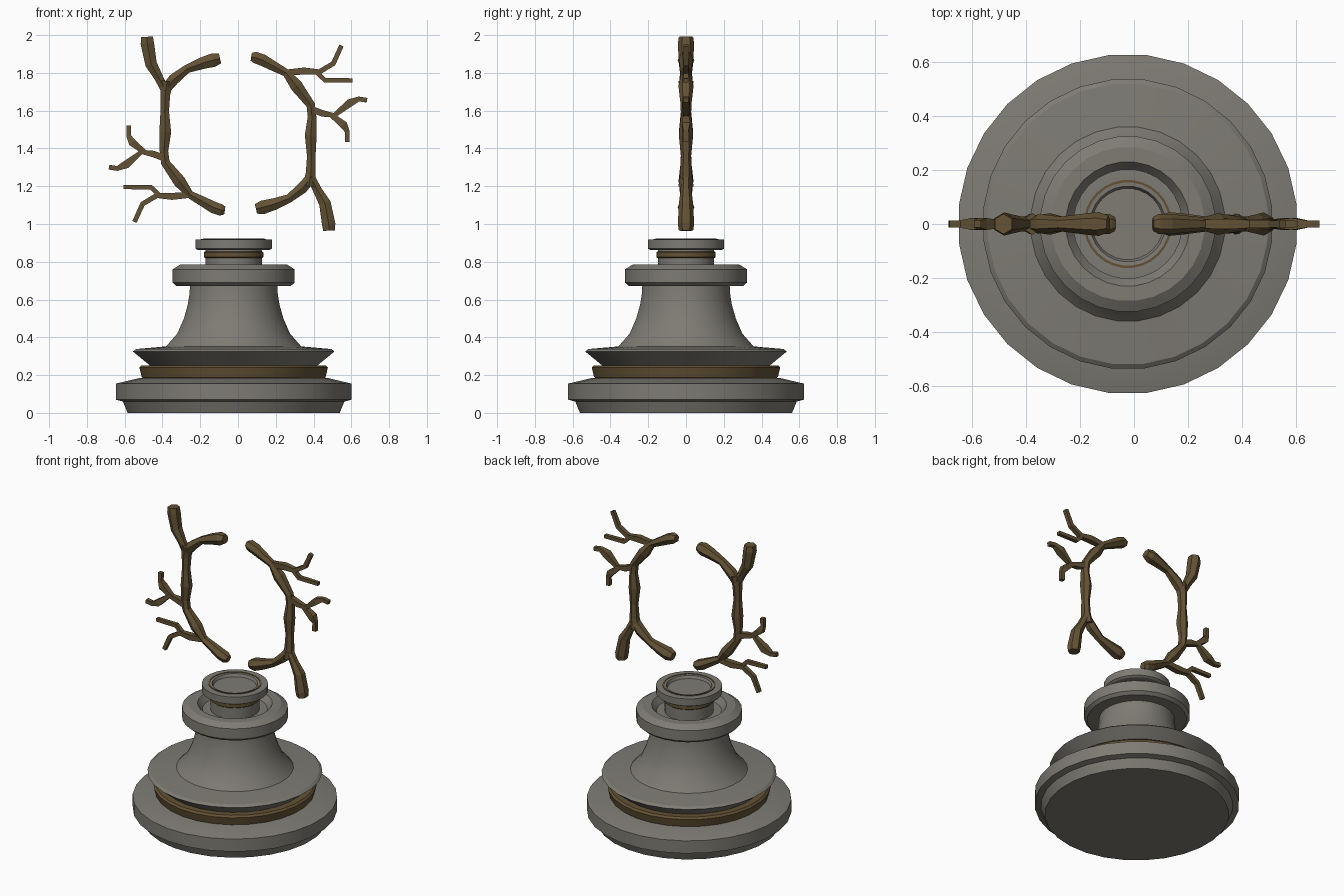
import bpy, bmesh, math
from mathutils import Vector

if "Cube" in bpy.data.objects:
    bpy.data.objects.remove(bpy.data.objects["Cube"])


def material(name, rgb):
    m = bpy.data.materials.new(name)
    m.diffuse_color = (*rgb, 1)
    m.use_nodes = True
    m.node_tree.nodes["Principled BSDF"].inputs["Base Color"].default_value = m.diffuse_color
    return m


STONE = material("grey stone", (0.21, 0.20, 0.175))
BRONZE = material("dark bronze", (0.125, 0.085, 0.035))
CX = -0.023   # pedestal axis sits slightly left of the antlers


def finish(bm, name, mat, smooth=False):
    bmesh.ops.recalc_face_normals(bm, faces=bm.faces)
    me = bpy.data.meshes.new(name)
    bm.to_mesh(me)
    bm.free()
    me.materials.append(mat)
    ob = bpy.data.objects.new(name, me)
    bpy.context.collection.objects.link(ob)
    if smooth:
        bpy.ops.object.select_all(action='DESELECT')
        ob.select_set(True)
        bpy.context.view_layer.objects.active = ob
        bpy.ops.object.shade_smooth_by_angle(angle=math.radians(28))
    return ob


def lathe(name, profile, mat, closed=False, n=28):
    """Turn (radius, z) points about the pedestal axis; open ends are capped."""
    bm = bmesh.new()
    rings = [[bm.verts.new((CX + r * math.cos(2 * math.pi * (i + .5) / n),
                            r * math.sin(2 * math.pi * (i + .5) / n), z))
              for i in range(n)] for r, z in profile]
    pairs = list(zip(rings, rings[1:]))
    if closed:
        pairs.append((rings[-1], rings[0]))
    else:
        bm.faces.new(rings[0])
        bm.faces.new(rings[-1])
    for a, b in pairs:
        for i in range(n):
            j = (i + 1) % n
            bm.faces.new((a[i], a[j], b[j], b[i]))
    return finish(bm, name, mat, True)


# Pedestal parts
lathe("foot_plinth", [(.565, 0), (.59, .06), (.628, .07), (.628, .155), (.50, .185)], STONE)
lathe("foot_band", [(.48, .18), (.49, .19), (.502, .24), (.49, .252)], BRONZE)
lathe("pedestal_body", [(.445, .25), (.537, .325), (.52, .338), (.36, .352), (.30, .42),
                        (.265, .50), (.245, .57), (.235, .63), (.232, .69)], STONE)
lathe("collar", [(.22, .672), (.305, .672), (.325, .69), (.325, .76), (.285, .785),
                 (.23, .785), (.20, .745), (.14, .745)], STONE)
lathe("neck", [(.15, .74), (.15, .87)], STONE)
lathe("neck_band", [(.152, .82), (.158, .825), (.158, .85), (.152, .855)], BRONZE)
lathe("top_cap", [(.19, .862), (.203, .87), (.203, .918), (.155, .92), (.14, .918),
                  (.132, .9), (.125, .9)], STONE)
lathe("cap_ring", [(.163, .918), (.163, .923), (.154, .923), (.154, .918)], BRONZE, True)


def branch(bm, pts, sides):
    """Tapered tube in the xz plane through (x, z, radius) points."""
    P = [Vector((x, 0, z)) for x, z, r in pts]
    Y, rings = Vector((0, 1, 0)), []
    for k, p in enumerate(P):
        d = Vector()
        if k > 0:
            d += (p - P[k - 1]).normalized()
        if k < len(P) - 1:
            d += (P[k + 1] - p).normalized()
        side = d.normalized().cross(Y)
        r = pts[k][2]
        ring = []
        for i in range(sides):
            a = 2 * math.pi * (i + .5) / sides
            ring.append(bm.verts.new(p + side * r * math.cos(a) + Y * r * 1.05 * math.sin(a)))
        rings.append(ring)
    bm.faces.new(rings[0])
    bm.faces.new(rings[-1])
    for a, b in zip(rings, rings[1:]):
        for i in range(sides):
            j = (i + 1) % sides
            bm.faces.new((a[i], a[j], b[j], b[i]))


# Antler: main stem, two forked stubs, two pairs of thin tines
STEM = [(.07, 1.885, .024), (.09, 1.882, .035), (.13, 1.868, .036), (.19, 1.835, .03), (.255, 1.80, .024),
        (.31, 1.73, .038), (.385, 1.63, .027), (.392, 1.57, .026), (.385, 1.47, .036),
        (.388, 1.36, .026), (.385, 1.27, .03), (.375, 1.20, .038)]
INNER_STUB = [(.39, 1.25, .03), (.34, 1.19, .034), (.27, 1.135, .026), (.19, 1.105, .036),
              (.13, 1.088, .042), (.095, 1.08, .03)]
OUTER_STUB = [(.385, 1.25, .025), (.42, 1.18, .027), (.46, 1.11, .036),
              (.48, 1.00, .041), (.482, .965, .036)]
TINES = [
    [(.24, 1.80, .022), (.35, 1.81, .026), (.43, 1.805, .02), (.505, 1.85, .019), (.548, 1.945, .017)],
    [(.41, 1.81, .018), (.46, 1.762, .018), (.605, 1.76, .016)],
    [(.38, 1.61, .025), (.45, 1.585, .024), (.51, 1.575, .017), (.59, 1.64, .03),
     (.64, 1.662, .018), (.683, 1.655, .018)],
    [(.49, 1.58, .018), (.56, 1.525, .029), (.578, 1.49, .018), (.578, 1.435, .018)]]


def antler(name, flip):
    bm = bmesh.new()
    for pts in (STEM, INNER_STUB, OUTER_STUB):
        branch(bm, pts, 6)
    for pts in TINES:
        branch(bm, pts, 4)
    if flip:   # half turn about the middle of the pair
        for v in bm.verts:
            v.co.x, v.co.z = -v.co.x, 2.956 - v.co.z
    finish(bm, name, BRONZE)


antler("right_antler", False)
antler("left_antler", True)
